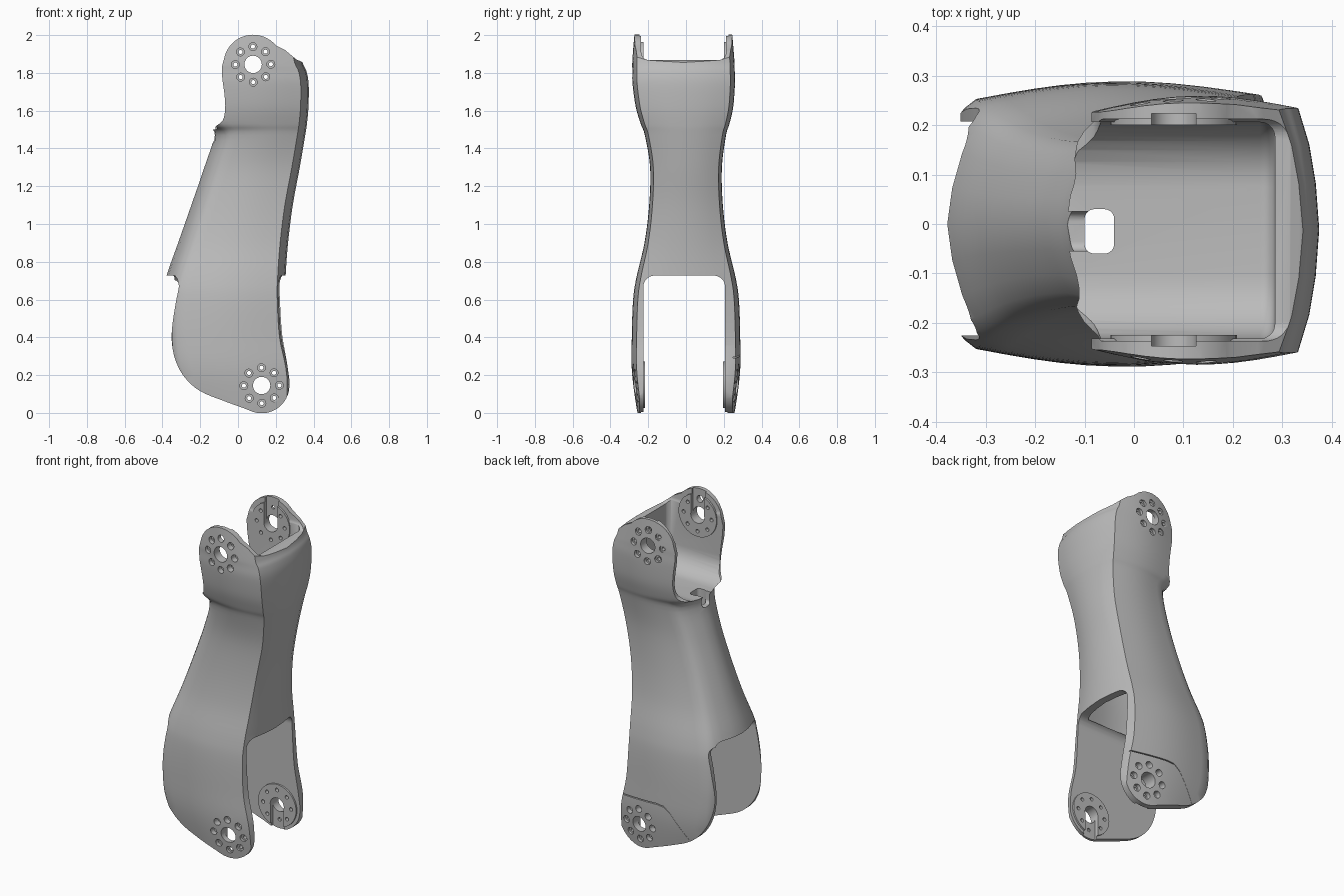
import bpy, bmesh, math
from mathutils import Vector, Matrix

if "Cube" in bpy.data.objects:
    bpy.data.objects.remove(bpy.data.objects["Cube"], do_unlink=True)

grey = bpy.data.materials.new("plain grey")
grey.use_nodes = True
colour = (0.5, 0.5, 0.5, 1)
grey.diffuse_color = colour
grey.node_tree.nodes["Principled BSDF"].inputs["Base Color"].default_value = colour


def smooth_path(points, steps):
    """Catmull-Rom interpolation of tuples of any size."""
    pts = [Vector(p) for p in points]
    out = []
    for i in range(len(pts) - 1):
        a, b, c, d = (pts[max(i - 1, 0)], pts[i], pts[i + 1],
                      pts[min(i + 2, len(pts) - 1)])
        for s in range(steps):
            t = s / steps
            out.append(0.5 * (2 * b + (c - a) * t + (2 * a - 5 * b + 4 * c - d) * t ** 2
                              + (3 * b - a - 3 * c + d) * t ** 3))
    return out + [pts[-1]]


def finish(bm, name):
    bmesh.ops.recalc_face_normals(bm, faces=bm.faces)
    mesh = bpy.data.meshes.new(name)
    bm.to_mesh(mesh)
    bm.free()
    obj = bpy.data.objects.new(name, mesh)
    bpy.context.collection.objects.link(obj)
    mesh.materials.append(grey)
    return obj


def prism(bm, outline, y0, y1):
    """Extrude an x-z outline along y."""
    near = [bm.verts.new((p[0], y0, p[1])) for p in outline]
    far = [bm.verts.new((p[0], y1, p[1])) for p in outline]
    bm.faces.new(near)
    bm.faces.new(far[::-1])
    for i in range(len(near)):
        j = (i + 1) % len(near)
        bm.faces.new((near[i], far[i], far[j], near[j]))


def box(bm, x, y, z):
    verts = bmesh.ops.create_cube(bm, size=1)["verts"]
    for v in verts:
        for axis, (low, high) in enumerate((x, y, z)):
            v.co[axis] = low if v.co[axis] < 0 else high


def bevel(bm, edges, radius):
    bmesh.ops.bevel(bm, geom=edges, offset=radius, segments=8, profile=0.5, affect='EDGES')


def edges_along(bm, axis):
    return [e for e in bm.edges
            if abs((e.verts[0].co - e.verts[1].co).normalized()[axis]) > .99]


def cylinder(bm, x, z, radius, y0, y1, sides=20):
    place = Matrix.Translation((x, (y0 + y1) / 2, z)) @ Matrix.Rotation(math.pi / 2, 4, 'X')
    bmesh.ops.create_cone(bm, cap_ends=True, segments=sides, radius1=radius,
                          radius2=radius, depth=y1 - y0, matrix=place)


def combine(target, bm, operation):
    """Apply one boolean and discard the tool."""
    tool = finish(bm, "tool")
    tool.hide_render = True
    mod = target.modifiers.new("cut", 'BOOLEAN')
    mod.object, mod.operation, mod.solver = tool, operation, 'EXACT'
    bpy.context.view_layer.objects.active = target
    bpy.ops.object.modifier_apply(modifier=mod.name)
    bpy.data.objects.remove(tool, do_unlink=True)


def section(z, xl, xr, w, yc):
    """Creased at the front corners, soft at the back ones."""
    half = [(xr, 0), (xr - .007, .35), (xr - .02, .64), (xr - .042, .91)]
    x0, x1 = xr - .042, xl + .09
    half += [(x0 + (x1 - x0) * t / 10, .91 - .003 * t + .105 * math.sin(math.pi * t / 10))
             for t in range(1, 11)]
    half += [(xl + .068, .82), (xl + .05, .74), (xl + .03, .55), (xl + .01, .28), (xl, 0)]
    mirrored = [(x, -y) for x, y in half[-2:0:-1]]
    return [(x, yc + y * w, z) for x, y in half + mirrored]


def loft(sections):
    bm = bmesh.new()
    rings = [[bm.verts.new(p) for p in section(*row)] for row in sections]
    for low, high in zip(rings, rings[1:]):
        for i in range(len(low)):
            j = (i + 1) % len(low)
            bm.faces.new((low[i], low[j], high[j], high[i]))
    bm.faces.new(rings[0][::-1])
    bm.faces.new(rings[-1])
    bmesh.ops.triangulate(bm, faces=bm.faces)
    return bm


# Limb body: lofted sections (height, back x, front x, half width, y centre)
rows = [(-.05, -.27, .30, .25, 0), (.2, -.38, .30, .285, 0), (.4, -.41, .262, .287, 0),
        (.6, -.4, .25, .28, 0), (.72, -.38, .252, .262, 0), (.9, -.317, .265, .22, 0),
        (1.1, -.247, .29, .195, 0), (1.3, -.178, .327, .19, 0), (1.47, -.127, .356, .215, -.003),
        (1.53, -.17, .365, .235, -.005), (1.62, -.178, .373, .258, -.008),
        (1.74, -.178, .374, .271, -.012), (1.81, -.178, .362, .271, -.013),
        (1.87, -.178, .338, .27, -.014), (2.05, -.18, .31, .255, -.014)]
body_sections = smooth_path(rows, 5)
limb = finish(loft(body_sections), "limb_shell")

# Side outline with rounded joint ends
TOP, BOTTOM = (.08, 1.845), (.125, .145)


def arc(centre, radius, start, end, steps=18):
    angles = [math.radians(start + (end - start) * i / steps) for i in range(steps + 1)]
    return [(centre[0] + radius * math.cos(a), centre[1] + radius * math.sin(a)) for a in angles]


outline = arc(BOTTOM, .147, 250, 355)
outline += smooth_path([(.273, .17), (.26, .26), (.237, .4), (.225, .55), (.225, .69)], 4)
outline += [(.235, .715), (.4, .722), (.45, 1.7), (.42, 1.8), (.335, 1.86), (.31, 1.87),
            (.25, 1.92)]
outline += arc(TOP, .157, 40, 170)
outline += smooth_path([(-.086, 1.83), (-.083, 1.77), (-.071, 1.68), (-.068, 1.61),
                        (-.08, 1.55), (-.115, 1.52)], 4)
outline += [(-.13, 1.5), (-.3, 1.46), (-.5, .735), (-.38, .715)]
outline += smooth_path([(-.325, .7), (-.313, .67), (-.33, .58), (-.349, .45), (-.349, .36),
                        (-.328, .27), (-.28, .185), (-.2, .115), (-.08, .065), (.03, .025)], 4)
bm = bmesh.new()
prism(bm, outline, -1, 1)
combine(limb, bm, 'INTERSECT')

# Hollow core following the outer shape
core = [(z, xl + .06, xr - .045, w - .04, yc)
        for z, xl, xr, w, yc in body_sections if .715 < z < 1.4]
combine(limb, loft(core), 'DIFFERENCE')

# Fork openings at both ends, rounded across the limb and at the front wall
for x, y, z, radius in (((-1, 1), (-.226, .207), (-.5, .727), .06),
                        ((-1, .285), (-.232, .206), (1.5, 2.6), .13),
                        ((-1, 1), (-.237, .212), (1.868, 2.6), .04)):
    bm = bmesh.new()
    box(bm, x, y, z)
    bevel(bm, edges_along(bm, 0), radius)
    bevel(bm, [e for e in bm.edges if e.calc_face_angle() > 1], .03)
    combine(limb, bm, 'DIFFERENCE')

# Cable passage and its notch in the rear wall
for x, y, z in (((-.1, -.04), (-.06, .03), (1.2, 1.8)),
                ((-.4, -.07), (-.055, .025), (1.43, 1.8))):
    bm = bmesh.new()
    box(bm, x, y, z)
    bevel(bm, bm.edges[:], .02)
    combine(limb, bm, 'DIFFERENCE')

# Joint pads, guide channels and screw holes
joints = ((TOP, (-.235, .21), .238, 1), (BOTTOM, (-.226, .207), .238, -1))
bm = bmesh.new()
for (x, z), (inner_low, inner_high), bore, up in joints:
    cylinder(bm, x, z, .128, inner_low - .01, inner_low + .01, 40)
    cylinder(bm, x, z, .128, inner_high - .01, inner_high + .01, 40)
combine(limb, bm, 'UNION')

bores, channels, holes = bmesh.new(), bmesh.new(), bmesh.new()
for (x, z), (inner_low, inner_high), bore, up in joints:
    box(channels, (x - .045, x + .045), (inner_low - .012, inner_high + .014),
        sorted((z, z + up * .3)))
    cylinder(holes, x, z, .046, -.5, .5, 32)
    for i in range(8):
        a = i * math.pi / 4 + .01
        hx, hz = x + .094 * math.cos(a), z + .094 * math.sin(a)
        cylinder(holes, hx, hz, .011, -.5, .5, 12)
        cylinder(bores, hx, hz, .021, -.292, -bore - .007, 16)
        cylinder(bores, hx, hz, .021, bore, .29, 16)
for bm in (bores, channels, holes):
    combine(limb, bm, 'DIFFERENCE')

# Cover seam around the lower joint on one side
seam = [(.35, .29), (.0, .31), (-.05, .305), (-.09, .275), (-.26, .05)]
bm = bmesh.new()
prism(bm, seam + [(x - .003, z - .006) for x, z in reversed(seam)], .25, .5)
combine(limb, bm, 'DIFFERENCE')

# Smooth shading with crisp edges
for other in bpy.context.selected_objects:
    other.select_set(False)
limb.select_set(True)
bpy.context.view_layer.objects.active = limb
bpy.ops.object.shade_smooth_by_angle(angle=math.radians(32))
